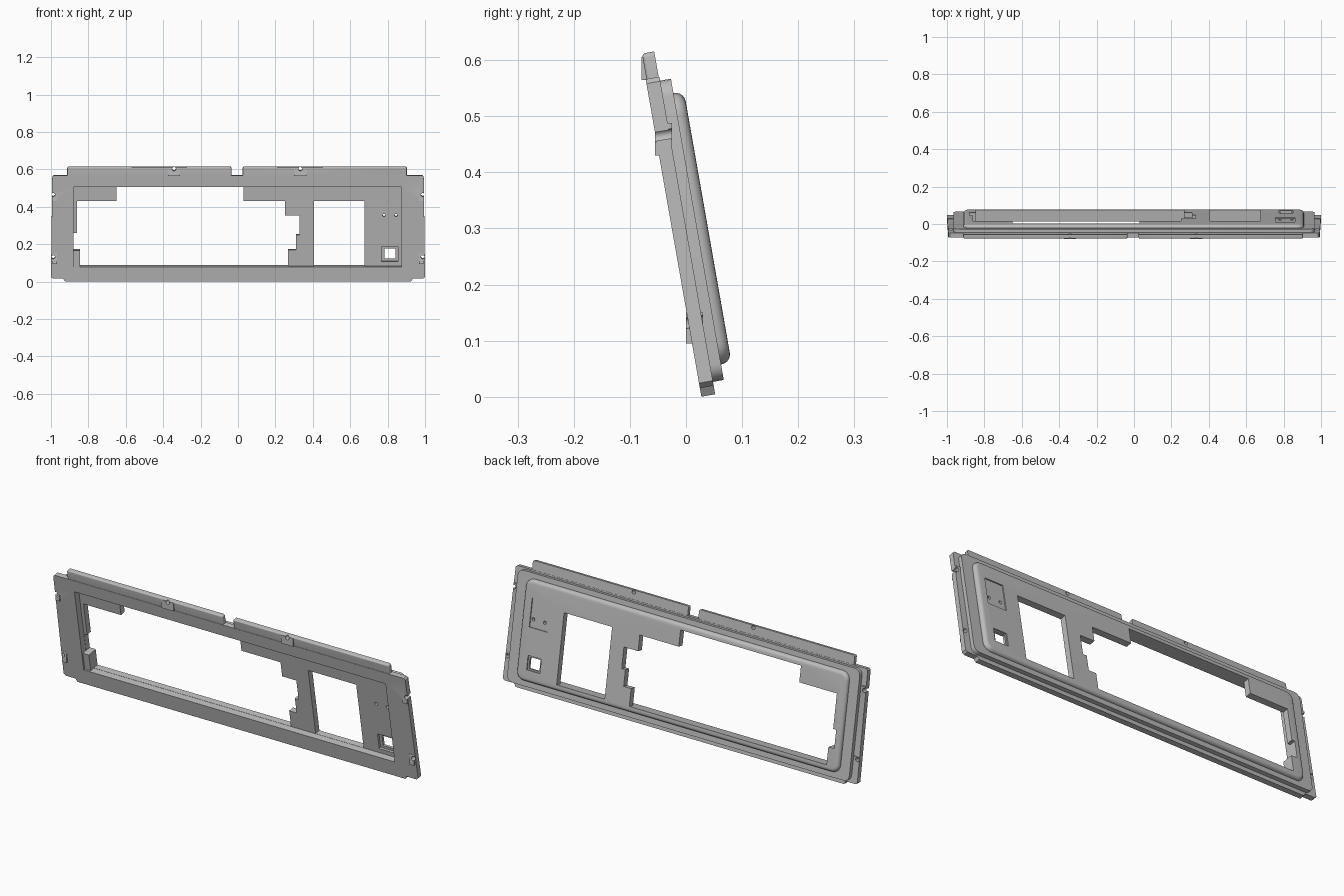
import bpy, bmesh, math
from mathutils import Matrix

cube = bpy.data.objects.get("Cube")
if cube:
    bpy.data.objects.remove(cube, do_unlink=True)

TILT = Matrix.Rotation(math.radians(9.95), 4, 'X')
grey = bpy.data.materials.new("moulded grey")
grey.use_nodes = True
grey.diffuse_color = (0.5, 0.5, 0.5, 1)
grey.node_tree.nodes["Principled BSDF"].inputs["Base Color"].default_value = (0.5, 0.5, 0.5, 1)


def rect(x0, x1, v0, v1, r=0.0):
    """Rectangle outline, optionally with rounded corners."""
    if not r:
        return [(x0, v0), (x1, v0), (x1, v1), (x0, v1)]
    pts = []
    corners = [(x1 - r, v0 + r), (x1 - r, v1 - r), (x0 + r, v1 - r), (x0 + r, v0 + r)]
    for i, (cx, cv) in enumerate(corners):
        for k in range(6):
            a = math.radians(-90 + 90 * i + 18 * k)
            pts.append((cx + r * math.cos(a), cv + r * math.sin(a)))
    return pts


def prism(name, pts, w0, w1, bevel=0.0, edge=None, tilt=True):
    """Extrude an outline through the panel depth; edge picks the depth to round."""
    bm = bmesh.new()
    face = bm.faces.new([bm.verts.new((x, w0, v)) for x, v in pts])
    out = bmesh.ops.extrude_face_region(bm, geom=[face])
    moved = [g for g in out["geom"] if isinstance(g, bmesh.types.BMVert)]
    bmesh.ops.translate(bm, verts=moved, vec=(0, w1 - w0, 0))
    bmesh.ops.recalc_face_normals(bm, faces=bm.faces[:])
    if bevel:
        edges = [e for e in bm.edges if all(abs(v.co.y - edge) < 1e-5 for v in e.verts)]
        bmesh.ops.bevel(bm, geom=edges, offset=bevel, segments=5, profile=0.5, affect='EDGES')
    if tilt:
        bmesh.ops.transform(bm, matrix=TILT, verts=bm.verts[:])
    mesh = bpy.data.meshes.new(name)
    bm.to_mesh(mesh)
    bm.free()
    mesh.materials.append(grey)
    ob = bpy.data.objects.new(name, mesh)
    bpy.context.collection.objects.link(ob)
    return ob


def combine(target, tool, operation):
    """Apply one boolean and discard the tool."""
    mod = target.modifiers.new("join", 'BOOLEAN')
    mod.operation, mod.object, mod.solver = operation, tool, 'EXACT'
    bpy.context.view_layer.update()
    deps = bpy.context.evaluated_depsgraph_get()
    mesh = bpy.data.meshes.new_from_object(target.evaluated_get(deps))
    target.modifiers.clear()
    target.data = mesh
    bpy.data.objects.remove(tool, do_unlink=True)


# Front flange with a lower lip between stepped corners
flange = [(-0.925, -0.0045), (0.925, -0.0045), (0.935, 0.011), (0.99, 0.011),
          (1.0, 0.02), (0.993, 0.562), (0.985, 0.57),
          (-0.985, 0.57), (-0.993, 0.562), (-1.0, 0.02), (-0.99, 0.011), (-0.935, 0.011)]
body = prism("panel_body", flange, 0.027, 0.052)

# Stepped rear layers: middle step and rounded raised back
combine(body, prism("middle_step", rect(-0.965, 0.965, 0.018, 0.563, 0.03), 0.045, 0.0715), 'UNION')
combine(body, prism("raised_back", rect(-0.912, 0.908, 0.046, 0.537, 0.04),
                    0.06, 0.0905, 0.018, 0.0905), 'UNION')

# Top tabs either side of the central notch
for x0, x1 in ((-0.913, -0.035), (0.025, 0.903)):
    combine(body, prism("top_tab", rect(x0, x1, 0.555, 0.616, 0.008),
                        0.0285, 0.0505, 0.006, 0.0285), 'UNION')

# Front pocket
combine(body, prism("pocket", rect(-0.88, 0.875, 0.0745, 0.508), -0.05, 0.06), 'DIFFERENCE')

# Stepped main opening and plain second opening
main = [(-0.846, 0.0755), (0.267, 0.0755), (0.267, 0.162), (0.309, 0.162), (0.309, 0.243),
        (0.33, 0.243), (0.33, 0.348), (0.25, 0.348), (0.25, 0.426), (0.03, 0.426),
        (0.03, 0.507), (-0.65, 0.507), (-0.65, 0.426), (-0.862, 0.426), (-0.862, 0.254),
        (-0.879, 0.254), (-0.879, 0.162), (-0.846, 0.162)]
combine(body, prism("main_opening", main, 0.04, 0.2), 'DIFFERENCE')
combine(body, prism("second_opening", rect(0.406, 0.677, 0.0755, 0.426), 0.04, 0.2), 'DIFFERENCE')

# Small socket window with a recessed surround, and a shallow plate recess behind
combine(body, prism("socket_hole", rect(0.783, 0.842, 0.112, 0.168), 0.04, 0.2), 'DIFFERENCE')
combine(body, prism("socket_front", rect(0.767, 0.855, 0.098, 0.18), 0.04, 0.072), 'DIFFERENCE')
combine(body, prism("socket_rear", rect(0.775, 0.85, 0.105, 0.175), 0.084, 0.2), 'DIFFERENCE')
combine(body, prism("rear_recess", rect(0.757, 0.86, 0.31, 0.45), 0.085, 0.2), 'DIFFERENCE')

# Corner boss inside the pocket
combine(body, prism("corner_boss", rect(-0.884, -0.846, 0.07, 0.162), 0.035, 0.08), 'UNION')

# Upright fixing pads on the front
for x in (-0.342, 0.333):
    combine(body, prism("top_pad", rect(x - 0.033, x + 0.033, 0.565, 0.606),
                        -0.0795, -0.06, tilt=False), 'UNION')
for s in (-1, 1):
    x0, x1 = sorted((s * 0.968, s * 0.992))
    for z0, z1, y in ((0.43, 0.488, -0.055), (0.095, 0.15, 0.0)):
        combine(body, prism("side_pad", rect(x0, x1, z0, z1), y, y + 0.03, tilt=False), 'UNION')

# Fixing holes and indicator holes
holes = [(-0.342, 0.606, 0.01), (0.333, 0.606, 0.01), (0.781, 0.35, 0.008), (0.845, 0.35, 0.008)]
holes += [(s * 0.988, v, 0.01) for s in (-1, 1) for v in (0.466, 0.129)]
for x, v, r in holes:
    ring = [(x + r * math.cos(k * math.pi / 8), v + r * math.sin(k * math.pi / 8)) for k in range(16)]
    combine(body, prism("hole", ring, -0.1, 0.2), 'DIFFERENCE')

# Smooth the rounded edges, keep the steps crisp
bpy.ops.object.select_all(action='DESELECT')
body.select_set(True)
bpy.context.view_layer.objects.active = body
bpy.ops.object.shade_smooth_by_angle(angle=math.radians(30))
